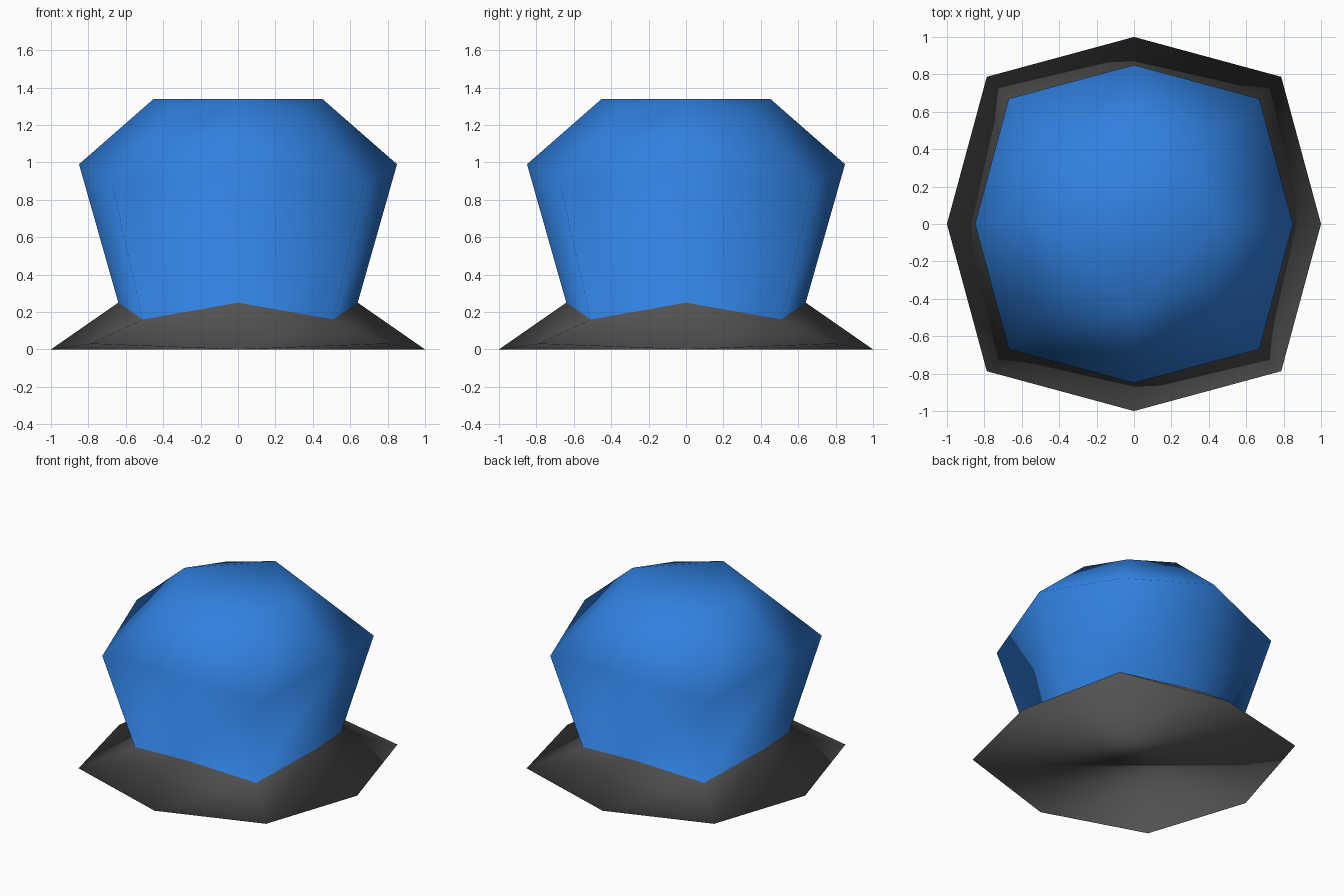
import bpy
import bmesh

cube = bpy.data.objects.get("Cube")
if cube:
    bpy.data.objects.remove(cube, do_unlink=True)


def make_material(name, rgb):
    mat = bpy.data.materials.new(name)
    mat.use_nodes = True
    color = (*rgb, 1.0)
    mat.diffuse_color = color
    mat.node_tree.nodes["Principled BSDF"].inputs["Base Color"].default_value = color
    return mat


# Rings from bottom to top: side radius, side height, corner offset, corner height
RINGS = [
    (1.0, 0.0, 0.787, 0.03),    # flared rim
    (0.64, 0.25, 0.51, 0.16),   # neck
    (0.85, 0.99, 0.67, 0.87),   # widest part of the dome
    (0.45, 1.34, 0.35, 1.28),   # crown
]
COMPASS = [(1, 0), (1, 1), (0, 1), (-1, 1), (-1, 0), (-1, -1), (0, -1), (1, -1)]


def add_ring(bm, side_r, side_z, corner_r, corner_z):
    verts = []
    for x, y in COMPASS:
        corner = x != 0 and y != 0
        r, z = (corner_r, corner_z) if corner else (side_r, side_z)
        verts.append(bm.verts.new((x * r, y * r, z)))
    return verts


def add_cap(bm, ring):
    # flat square between the sides, with a drooping triangle at each corner
    faces = [bm.faces.new(ring[::2])]
    for i in range(0, 8, 2):
        faces.append(bm.faces.new((ring[i], ring[i + 1], ring[(i + 2) % 8])))
    return faces


bm = bmesh.new()
rings = [add_ring(bm, *r) for r in RINGS]

# Walls between rings; the flared base is grey, the dome is blue
for level, (low, high) in enumerate(zip(rings, rings[1:])):
    for i in range(8):
        j = (i + 1) % 8
        face = bm.faces.new((low[i], low[j], high[j], high[i]))
        face.material_index = 0 if level == 0 else 1

# Underside and crown
add_cap(bm, rings[0])
for face in add_cap(bm, rings[-1]):
    face.material_index = 1

bmesh.ops.recalc_face_normals(bm, faces=bm.faces)
for face in bm.faces:
    face.smooth = True

mesh = bpy.data.meshes.new("dome_button")
bm.to_mesh(mesh)
bm.free()
mesh.materials.append(make_material("dark_grey", (0.085, 0.085, 0.085)))
mesh.materials.append(make_material("bright_blue", (0.03, 0.22, 0.75)))
button = bpy.data.objects.new("dome_button", mesh)
bpy.context.scene.collection.objects.link(button)
